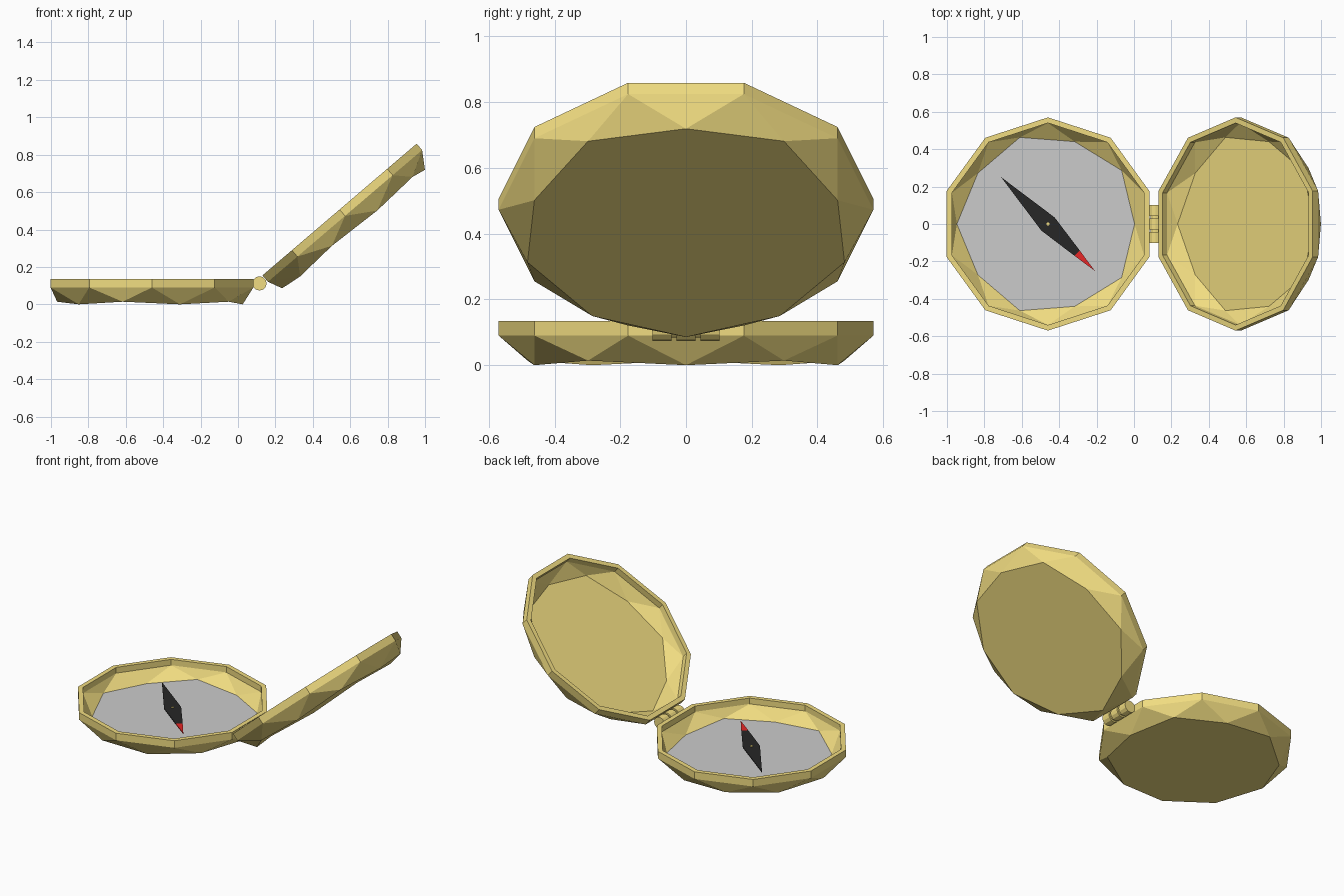
import bpy, bmesh
from math import cos, sin, radians, pi
from mathutils import Matrix, Vector

if "Cube" in bpy.data.objects:
    bpy.data.objects.remove(bpy.data.objects["Cube"])

SIDES = 10
CX = -0.46          # centre of the base shell
RIM_Z = 0.135


def material(name, rgb):
    m = bpy.data.materials.new(name)
    m.diffuse_color = (*rgb, 1)
    m.use_nodes = True
    m.node_tree.nodes["Principled BSDF"].inputs["Base Color"].default_value = m.diffuse_color
    return m


brass = material("brass", (0.88, 0.72, 0.22))
grey = material("dial_grey", (0.69, 0.69, 0.69))
black = material("black", (0.02, 0.02, 0.02))
red = material("red", (0.8, 0.02, 0.02))


def finish(bm, name, mats, matrix=Matrix()):
    bmesh.ops.recalc_face_normals(bm, faces=bm.faces)
    mesh = bpy.data.meshes.new(name)
    bm.to_mesh(mesh)
    bm.free()
    for m in mats:
        mesh.materials.append(m)
    ob = bpy.data.objects.new(name, mesh)
    ob.matrix_world = matrix
    bpy.context.collection.objects.link(ob)
    return ob


def shell(name, mats, matrix):
    """Faceted dish: rim bands at half steps, triangles down to a slightly uneven floor."""
    bm = bmesh.new()

    def rim(r, z):
        return [bm.verts.new((r * cos((k + .5) * 2 * pi / SIDES),
                              r * sin((k + .5) * 2 * pi / SIDES), z)) for k in range(SIDES)]

    def floor(r_even, r_odd, z):
        ring = []
        for k in range(SIDES):
            r = r_odd if k % 2 else r_even
            a = k * 2 * pi / SIDES
            ring.append(bm.verts.new((r * cos(a), r * sin(a), z + (0.014 if k % 2 else 0))))
        return ring

    def band(a, b):
        for k in range(SIDES):
            j = (k + 1) % SIDES
            bm.faces.new((a[k], a[j], b[j], b[k]))

    def facets(top, low):
        for k in range(SIDES):
            j = (k + 1) % SIDES
            bm.faces.new((top[k], low[k], low[j]))
            bm.faces.new((top[k], low[j], top[j]))

    out_low, out_top = rim(0.57, 0.09), rim(0.57, RIM_Z)
    in_top, in_low = rim(0.54, RIM_Z), rim(0.54, 0.098)
    bottom, inside = floor(0.485, 0.507, 0), floor(0.463, 0.487, 0.028)
    band(out_low, out_top)
    band(out_top, in_top)
    band(in_top, in_low)
    facets(out_low, bottom)
    facets(in_low, inside)
    bm.faces.new(bottom)
    dial = bm.faces.new(inside)
    dial.material_index = len(mats) - 1
    return finish(bm, name, mats, matrix)


# Base case with grey dial, and the open lid tilted up about the hinge
shell("base_case", [brass, grey], Matrix.Translation((CX, 0, 0)))
shell("lid", [brass], Matrix.Translation((0.543, 0, 0.507))
      @ Matrix.Rotation(radians(-40.5), 4, 'Y') @ Matrix.Translation((0, 0, -RIM_Z)))


def cylinder(name, radius, depth, matrix, sides=12):
    bm = bmesh.new()
    bmesh.ops.create_cone(bm, cap_ends=True, segments=sides, radius1=radius,
                          radius2=radius, depth=depth)
    return finish(bm, name, [brass], matrix)


# Hinge: three knuckles on a pin
along_y = Matrix.Rotation(radians(90), 4, 'X')
for i, y in enumerate((-0.073, 0, 0.073)):
    cylinder(f"hinge_knuckle_{i + 1}", 0.038, 0.058,
             Matrix.Translation((0.115, y, 0.112)) @ along_y)
cylinder("hinge_pin", 0.028, 0.19, Matrix.Translation((0.115, 0, 0.112)) @ along_y)

# Needle and its pivot
turn = Matrix.Translation((CX, 0, 0.074)) @ Matrix.Rotation(radians(-45), 4, 'Z')


def flat_plate(name, outline, mat):
    bm = bmesh.new()
    face = bm.faces.new([bm.verts.new((x, y, 0)) for x, y in outline])
    up = bmesh.ops.extrude_face_region(bm, geom=[face])["geom"]
    bmesh.ops.translate(bm, vec=Vector((0, 0, 0.006)),
                        verts=[v for v in up if isinstance(v, bmesh.types.BMVert)])
    return finish(bm, name, [mat], turn)


flat_plate("needle_body", [(-0.355, 0), (0, -0.05), (0.22, -0.02), (0.22, 0.02), (0, 0.05)], black)
flat_plate("needle_tip", [(0.22, -0.02), (0.355, 0), (0.22, 0.02)], red)
cylinder("needle_pivot", 0.009, 0.056, Matrix.Translation((CX, 0, 0.056)), 8)
